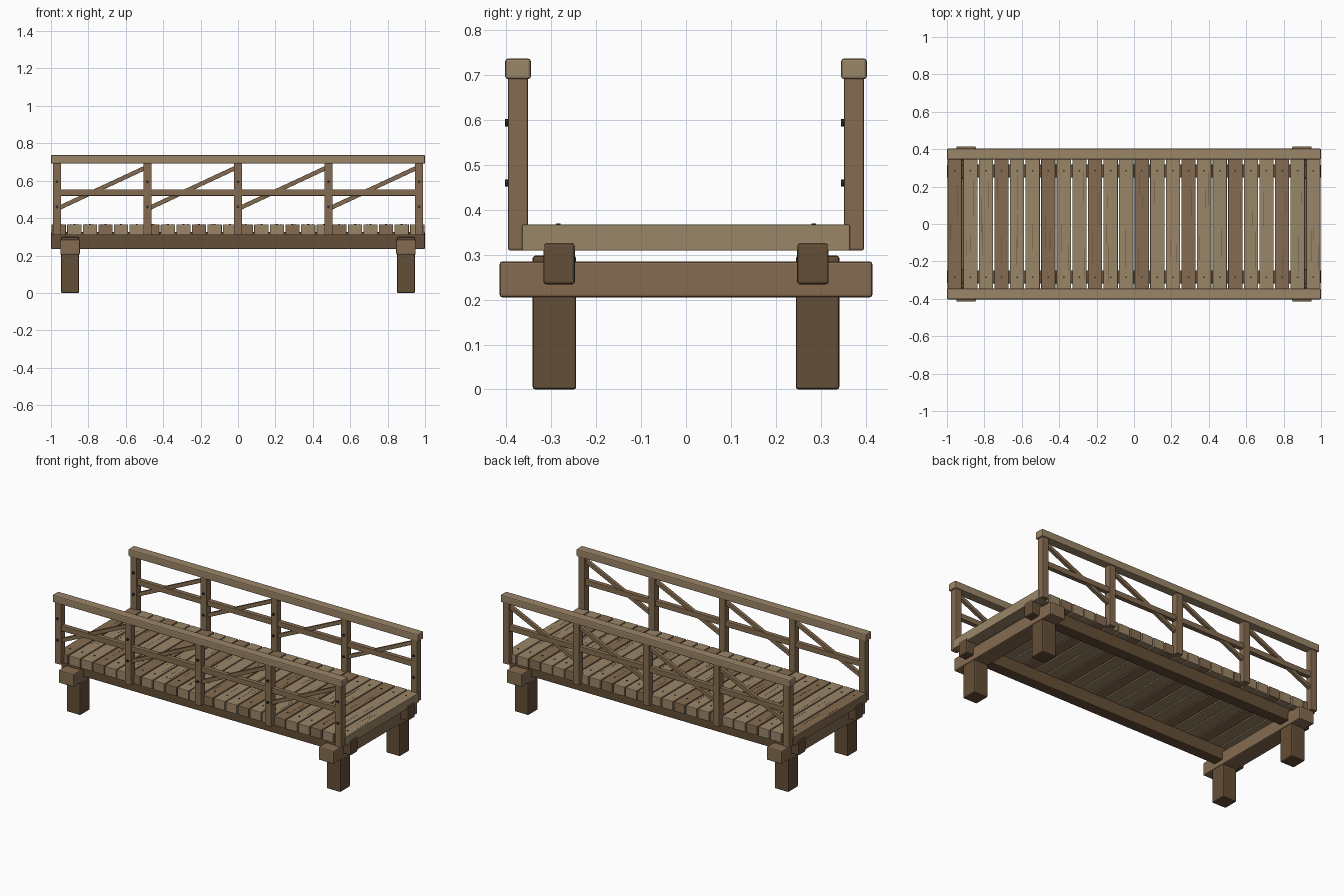
import bpy, bmesh, math, random
from mathutils import Matrix, Vector

if "Cube" in bpy.data.objects:
    bpy.data.objects.remove(bpy.data.objects["Cube"])

random.seed(4)


def material(name, rgb):
    m = bpy.data.materials.new(name)
    m.diffuse_color = (*rgb, 1)
    m.use_nodes = True
    m.node_tree.nodes["Principled BSDF"].inputs["Base Color"].default_value = m.diffuse_color
    return m


DARK = material("dark_wood", (0.127, 0.077, 0.038))
MID = material("mid_wood", (0.235, 0.150, 0.082))
LIGHT = material("light_wood", (0.330, 0.240, 0.138))
IRON = material("dark_iron", (0.035, 0.025, 0.018))


def finish(name, bm, mat):
    me = bpy.data.meshes.new(name)
    bm.to_mesh(me)
    bm.free()
    me.materials.append(mat)
    ob = bpy.data.objects.new(name, me)
    bpy.context.collection.objects.link(ob)
    return ob


def beam(name, center, size, mat, bevel=0.005, tilt=0.0):
    """Timber with softened edges; tilt rotates it in the xz plane."""
    bm = bmesh.new()
    bmesh.ops.create_cube(bm, size=1, matrix=Matrix.Diagonal((*size, 1)))
    ob = finish(name, bm, mat)
    ob.location = center
    ob.rotation_euler.y = -tilt
    mod = ob.modifiers.new("soft_edges", 'BEVEL')
    mod.width = bevel
    mod.segments = 2
    return ob


def studs(name, points, radius, depth, axis, mat):
    """Many small round heads in one object."""
    bm = bmesh.new()
    turn = Matrix.Rotation(math.pi / 2, 4, 'X') if axis == 'Y' else Matrix()
    for p in points:
        bmesh.ops.create_cone(bm, cap_ends=True, segments=8, radius1=radius,
                              radius2=radius, depth=depth,
                              matrix=Matrix.Translation(Vector(p)) @ turn)
    return finish(name, bm, mat)


# Legs and the cross beams resting on them
for sx in (-1, 1):
    beam("cross_beam", (sx * 0.898, 0, 0.245), (0.104, 0.83, 0.08), MID, 0.006)
    for sy in (-1, 1):
        beam("leg", (sx * 0.898, sy * 0.293, 0.149), (0.096, 0.097, 0.298), DARK, 0.006)

# Long stringers under the deck
for sy in (-1, 1):
    beam("stringer", (0, sy * 0.2825, 0.28), (2.0, 0.07, 0.092), DARK, 0.006)

# Deck planks, every third one browner, with nails and grain marks
COUNT, STEP = 24, 2 / 24
nails = []
grain = bmesh.new()
for i in range(COUNT):
    x = -1 + STEP * (i + 0.5)
    beam("deck_plank", (x, 0, 0.338), (STEP - 0.007, 0.73, 0.058),
         MID if i % 3 == 0 else LIGHT, 0.003)
    nails += [(x, sy * 0.285, 0.367) for sy in (-1, 1)]
    for k in range(3):
        length = random.uniform(0.06, 0.2)
        pos = (x + random.uniform(-0.028, 0.028), random.uniform(-0.22, 0.22), 0.367)
        bmesh.ops.create_cube(grain, size=1, matrix=Matrix.Translation(pos)
                              @ Matrix.Diagonal((0.002, length, 0.001, 1)))
finish("deck_grain", grain, DARK)
studs("deck_nails", nails, 0.005, 0.005, 'Z', IRON)

# Railings: posts, top rail, middle rail, one rising brace per bay
POSTS = [-0.968, -0.484, 0, 0.484, 0.968]
angle = math.atan2(0.205, 0.44)
pegs = []
for sy in (-1, 1):
    y = sy * 0.374
    beam("top_rail", (0, y, 0.714), (2.0, 0.057, 0.046), LIGHT, 0.006)
    beam("middle_rail", (0, y, 0.536), (1.93, 0.030, 0.034), MID, 0.003)
    for x in POSTS:
        beam("rail_post", (x, y, 0.502), (0.044, 0.044, 0.385), MID, 0.004)
        pegs += [(x, y - 0.024, z) for z in (0.46, 0.594)]
    for a, b in zip(POSTS, POSTS[1:]):
        beam("brace", ((a + b) / 2, y, 0.562), (0.505, 0.022, 0.023), MID, 0.002, angle)
studs("post_pegs", pegs, 0.008, 0.009, 'Y', IRON)
